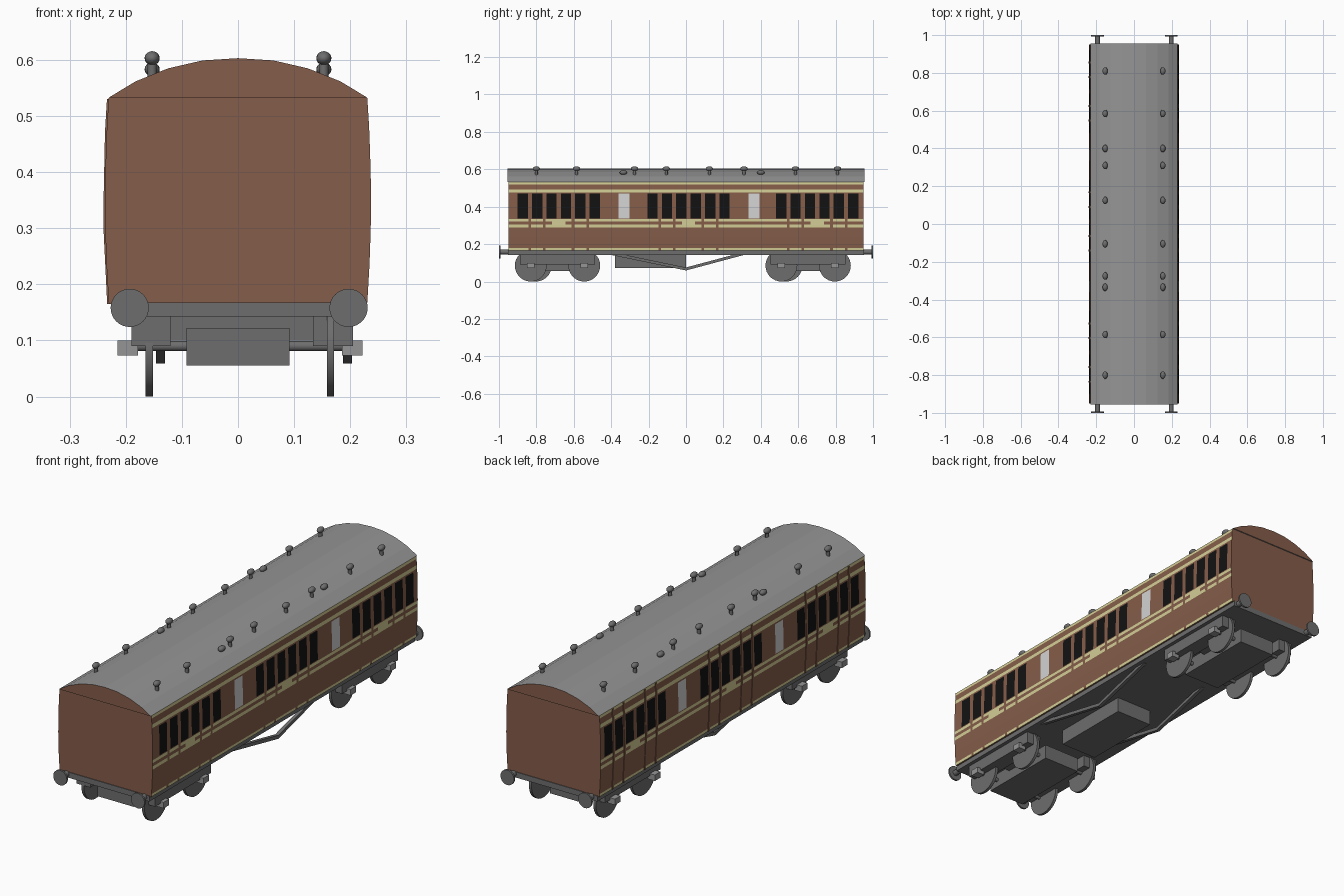
import bpy, bmesh, math
from mathutils import Vector

if "Cube" in bpy.data.objects:
    bpy.data.objects.remove(bpy.data.objects["Cube"])


def material(name, r, g, b):
    m = bpy.data.materials.new(name)
    m.diffuse_color = (r, g, b, 1)
    m.use_nodes = True
    m.node_tree.nodes["Principled BSDF"].inputs["Base Color"].default_value = m.diffuse_color
    return m


BROWN = material("brown paint", 0.235, 0.11, 0.067)
CREAM = material("cream lining", 0.66, 0.62, 0.31)
BLACK = material("dark glass", 0.006, 0.006, 0.006)
FROST = material("frosted glass", 0.65, 0.65, 0.65)
ROOF = material("roof grey", 0.3, 0.3, 0.3)
FRAME = material("underframe grey", 0.155, 0.155, 0.155)


def add_object(name, bm, mats, smooth=False):
    bmesh.ops.recalc_face_normals(bm, faces=bm.faces)
    mesh = bpy.data.meshes.new(name)
    bm.to_mesh(mesh)
    bm.free()
    for m in mats:
        mesh.materials.append(m)
    ob = bpy.data.objects.new(name, mesh)
    bpy.context.collection.objects.link(ob)
    if smooth:
        bpy.ops.object.select_all(action='DESELECT')
        ob.select_set(True)
        bpy.context.view_layer.objects.active = ob
        bpy.ops.object.shade_smooth_by_angle(angle=math.radians(40))
    return ob


def loft(name, profile, ys, mats, rule):
    """Closed x-z profile carried along the y stations; rule(centre, normal) picks the material."""
    bm = bmesh.new()
    rings = [[bm.verts.new((x, y, z)) for x, z in profile] for y in ys]
    n = len(profile)
    for a, b in zip(rings, rings[1:]):
        for i in range(n):
            j = (i + 1) % n
            bm.faces.new((a[i], a[j], b[j], b[i]))
    bm.faces.new(rings[0])
    bm.faces.new(rings[-1])
    bmesh.ops.recalc_face_normals(bm, faces=bm.faces)
    for f in bm.faces:
        f.material_index = rule(f.calc_center_median(), f.normal)
    return add_object(name, bm, mats)


def box(name, x, y, z, mat):
    bm = bmesh.new()
    bmesh.ops.create_cube(bm, size=1)
    for v in bm.verts:
        v.co = [lo + (hi - lo) * (c + 0.5) for c, (lo, hi) in zip(v.co, (x, y, z))]
    return add_object(name, bm, [mat])


def rod(name, a, b, r, mat, sides=24):
    a, b = Vector(a), Vector(b)
    bm = bmesh.new()
    bmesh.ops.create_cone(bm, cap_ends=True, segments=sides, radius1=r, radius2=r, depth=(b - a).length)
    rot = (b - a).to_track_quat('Z', 'Y')
    for v in bm.verts:
        v.co = rot @ v.co + (a + b) / 2
    return add_object(name, bm, [mat], True)


def side_x(z):
    return 0.237 - 0.2 * (z - 0.35) ** 2


# Window and door layout along the coach
PITCH, HALF = 0.077, 0.0275
groups = [-0.873, -0.179, 0.509]
windows = [g + PITCH * i for g in groups for i in range(6)]
lavatories = [-0.332, 0.364]
gaps = [g + PITCH * i + s * 0.039 for g in groups for i in (1, 4) for s in (-1, 1)]
patches = [g + PITCH * 2.5 for g in groups]


def near(y, centres, half):
    return any(abs(y - c) < half for c in centres)


def body_colour(c, n):
    if abs(n.x) < 0.8:
        return 0
    y, z = c.y, c.z
    if 0.337 < z < 0.47:
        if near(y, windows, HALF):
            return 2
        return 3 if near(y, lavatories, 0.029) else 0
    if z < 0.337 and near(y, gaps, 0.007):
        return 0
    bands = [(0.165, 0.178), (0.29, 0.305), (0.32, 0.333), (0.477, 0.493), (0.52, 0.533)]
    if any(lo < z < hi for lo, hi in bands):
        return 1
    return 1 if 0.305 < z < 0.32 and near(y, patches, 0.035) else 0


# Body with painted bands and windows cut into the bowed sides
zs = [0.165, 0.178, 0.235, 0.29, 0.305, 0.32, 0.333, 0.337, 0.40, 0.47, 0.477, 0.493, 0.52, 0.533]
ys = {-0.95, 0.95}
for centres, half in ((windows, HALF), (lavatories, 0.029), (gaps, 0.007), (patches, 0.035)):
    ys |= {round(c + s * half, 4) for c in centres for s in (-1, 1)}
profile = [(side_x(z), z) for z in zs] + [(-side_x(z), z) for z in reversed(zs)]
loft("coach_body", profile, sorted(ys), [BROWN, CREAM, BLACK, FROST], body_colour)

# Arched roof with brown end panels
half_roof = [(0.23, 0.533), (0.182, 0.562), (0.124, 0.585), (0.063, 0.599)]
arc = half_roof + [(0, 0.603)] + [(-x, z) for x, z in reversed(half_roof)]
loft("roof", arc, [-0.955, 0.955], [ROOF, BROWN], lambda c, n: 1 if abs(n.y) > 0.8 else 0)

# Raised door edge strips on the left side
for i, y in enumerate(gaps):
    outer = [(-side_x(z) - 0.003, z) for z in zs[::3] + [0.53]]
    inner = [(x + 0.006, z) for x, z in reversed(outer)]
    loft(f"door_strip_{i}", outer + inner, [y - 0.005, y + 0.005], [BROWN], lambda c, n: 0)

# Roof ventilators: tall ones on stems, and low ones
for side in (-1, 1):
    x = side * 0.153
    for y, z in [(v, 0.603) for v in (-0.80, -0.585, -0.275, -0.105, 0.125, 0.31, 0.585, 0.81)] + \
                [(-0.335, 0.583), (0.40, 0.583)]:
        bm = bmesh.new()
        bmesh.ops.create_uvsphere(bm, u_segments=16, v_segments=10, radius=1)
        for v in bm.verts:
            v.co = (x + v.co.x * 0.0135, y + v.co.y * 0.02, z + v.co.z * 0.0125)
        add_object("ventilator_head", bm, [FRAME], True)
        if z > 0.59:
            rod("ventilator_stem", (x, y, 0.565), (x, y, z), 0.008, FRAME, 12)

# Underframe and battery box
box("underframe", (-0.222, 0.222), (-0.953, 0.953), (0.143, 0.168), FRAME)
box("battery_box", (-0.092, 0.092), (-0.38, 0.0), (0.073, 0.145), FRAME)

# Truss rods
for x in (-0.138, 0.195):
    bars = [(-0.4, 0.150), (0, 0.067), (0.31, 0.150)]
    pts = [(y, z + 0.008) for y, z in bars] + [(y, z - 0.008) for y, z in reversed(bars)]
    bm = bmesh.new()
    left, right = ([bm.verts.new((x + s * 0.008, y, z)) for y, z in pts] for s in (-1, 1))
    bm.faces.new(left)
    bm.faces.new(right)
    for i in range(6):
        j = (i + 1) % 6
        bm.faces.new((left[i], left[j], right[j], right[i]))
    add_object("truss_rod", bm, [FRAME])

# Buffers
for end in (-1, 1):
    for x in (-0.193, 0.197):
        rod("buffer_shank", (x, end * 0.945, 0.158), (x, end * 0.993, 0.158), 0.013, FRAME, 16)
        rod("buffer_head", (x, end * 0.992, 0.158), (x, end, 0.158), 0.034, FRAME, 32)

# Bogies: centre slab, side frames, wheels, axles and axle boxes
for c in (-0.687, 0.653):
    box("bogie_centre", (-0.092, 0.092), (c - 0.19, c + 0.19), (0.055, 0.122), FRAME)
    box("bogie_bolster", (-0.13, 0.14), (c - 0.06, c + 0.06), (0.10, 0.145), FRAME)
    for lo, hi in ((-0.19, -0.12), (0.134, 0.205)):
        box("bogie_side_frame", (lo, hi), (c - 0.2, c + 0.2), (0.09, 0.145), FRAME)
    for s in (-1, 1):
        y = c + s * 0.143
        rod("axle", (-0.19, y, 0.09), (0.2, y, 0.09), 0.009, FRAME, 16)
        for x, dy in ((-0.158, 0.027 if s < 0 else 0), (0.165, 0)):
            rod("wheel", (x - 0.0065, y + dy, 0.085), (x + 0.0065, y + dy, 0.085), 0.085, FRAME, 32)
        for lo, hi in ((-0.215, -0.178), (0.185, 0.222)):
            box("axle_box", (lo, hi), (y - 0.02, y + 0.02), (0.073, 0.1), ROOF)
